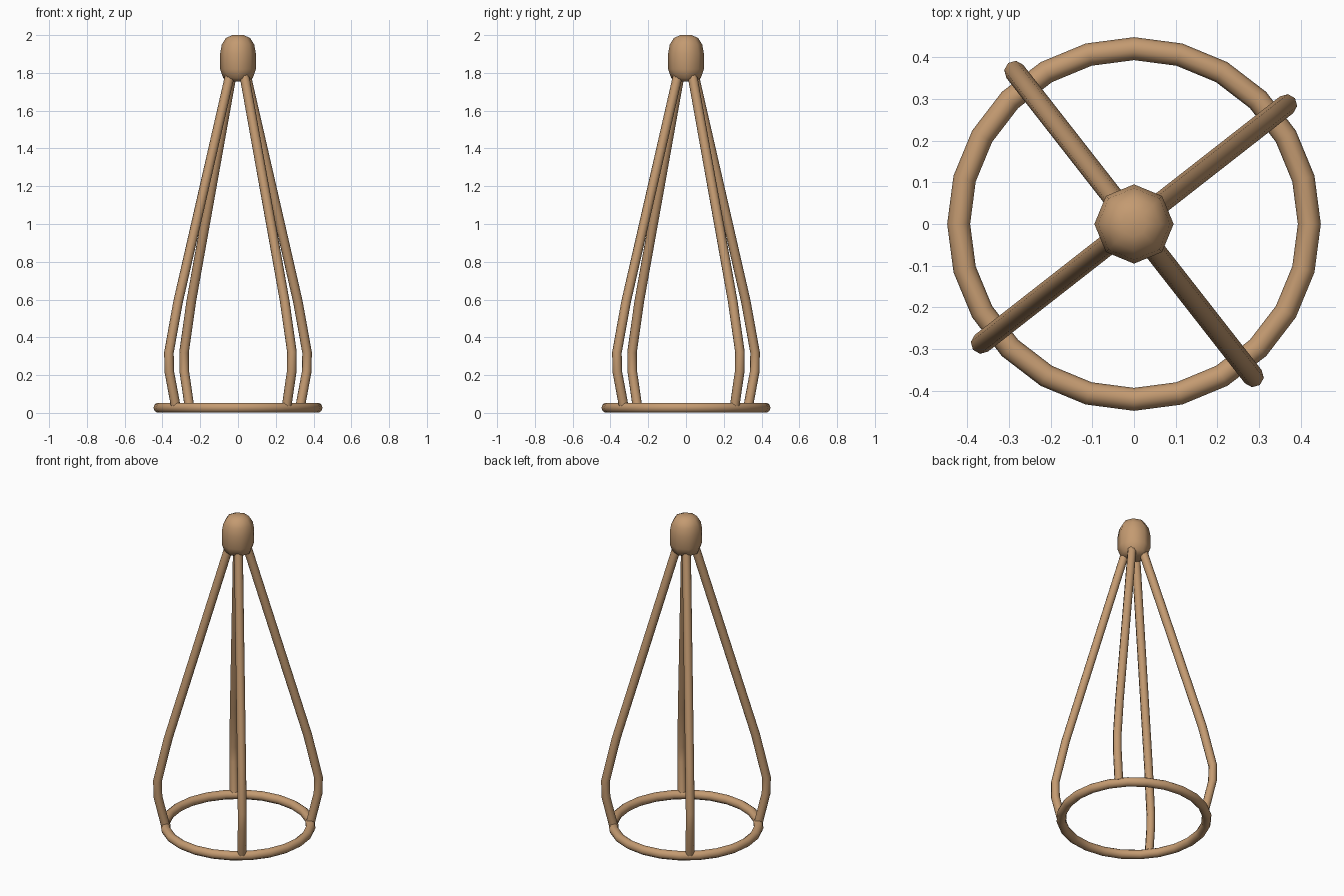
import bpy, bmesh, math
from mathutils import Vector

if "Cube" in bpy.data.objects:
    bpy.data.objects.remove(bpy.data.objects["Cube"])

wood = bpy.data.materials.new("tan wood")
wood.diffuse_color = (0.55, 0.325, 0.165, 1)
wood.use_nodes = True
wood.node_tree.nodes["Principled BSDF"].inputs["Base Color"].default_value = wood.diffuse_color


def finish(bm, name):
    bmesh.ops.recalc_face_normals(bm, faces=bm.faces)
    me = bpy.data.meshes.new(name)
    bm.to_mesh(me)
    bm.free()
    me.materials.append(wood)
    ob = bpy.data.objects.new(name, me)
    bpy.context.collection.objects.link(ob)
    bpy.ops.object.select_all(action='DESELECT')
    ob.select_set(True)
    bpy.context.view_layer.objects.active = ob
    bpy.ops.object.shade_smooth_by_angle(angle=math.radians(50))
    return ob


def skin(bm, rings, closed=False):
    """Bridge consecutive rings of points with quads."""
    loops = [[bm.verts.new(p) for p in r] for r in rings]
    n = len(loops[0])
    pairs = list(zip(loops, loops[1:])) + ([(loops[-1], loops[0])] if closed else [])
    for a, b in pairs:
        for i in range(n):
            j = (i + 1) % n
            bm.faces.new((a[i], a[j], b[j], b[i]))
    if not closed:
        bm.faces.new(loops[0])
        bm.faces.new(loops[-1])


def circle(n):
    return [(math.cos(math.tau * i / n), math.sin(math.tau * i / n)) for i in range(n)]


# base ring
bm = bmesh.new()
R, r = 0.42, 0.0275
skin(bm, [[((R + r * u) * c, (R + r * u) * s, r + r * v) for u, v in circle(10)]
          for c, s in circle(24)], closed=True)
finish(bm, "base_ring")

# top knob: eight-sided turned profile of (radius, height)
bm = bmesh.new()
profile = [(0.045, 1.755), (0.078, 1.772), (0.095, 1.82), (0.095, 1.90),
           (0.086, 1.95), (0.064, 1.985), (0.03, 2.0)]
skin(bm, [[(q * c, q * s, z) for c, s in circle(8)] for q, z in profile])
finish(bm, "top_knob")

# four bent legs swept along a path of (distance from axis, height)
path = [Vector(p) for p in ((0.42, 0.042), (0.462, 0.22), (0.464, 0.32),
                            (0.402, 0.59), (0.045, 1.82))]
LEG = 0.0255
for k in range(4):
    a = math.radians(38 + 90 * k)
    out, side = Vector((math.cos(a), math.sin(a), 0)), Vector((-math.sin(a), math.cos(a), 0))
    up = Vector((0, 0, 1))
    rings = []
    for i, p in enumerate(path):
        d1 = (p - path[max(i - 1, 0)]).normalized()
        d2 = (path[min(i + 1, len(path) - 1)] - p).normalized()
        t = (d1 + d2).normalized()
        normal = out * t.y - up * t.x
        rings.append([out * p.x + up * p.y + (normal * u + side * v) * LEG
                      for u, v in circle(8)])
    bm = bmesh.new()
    skin(bm, rings)
    finish(bm, f"leg_{k + 1}")
